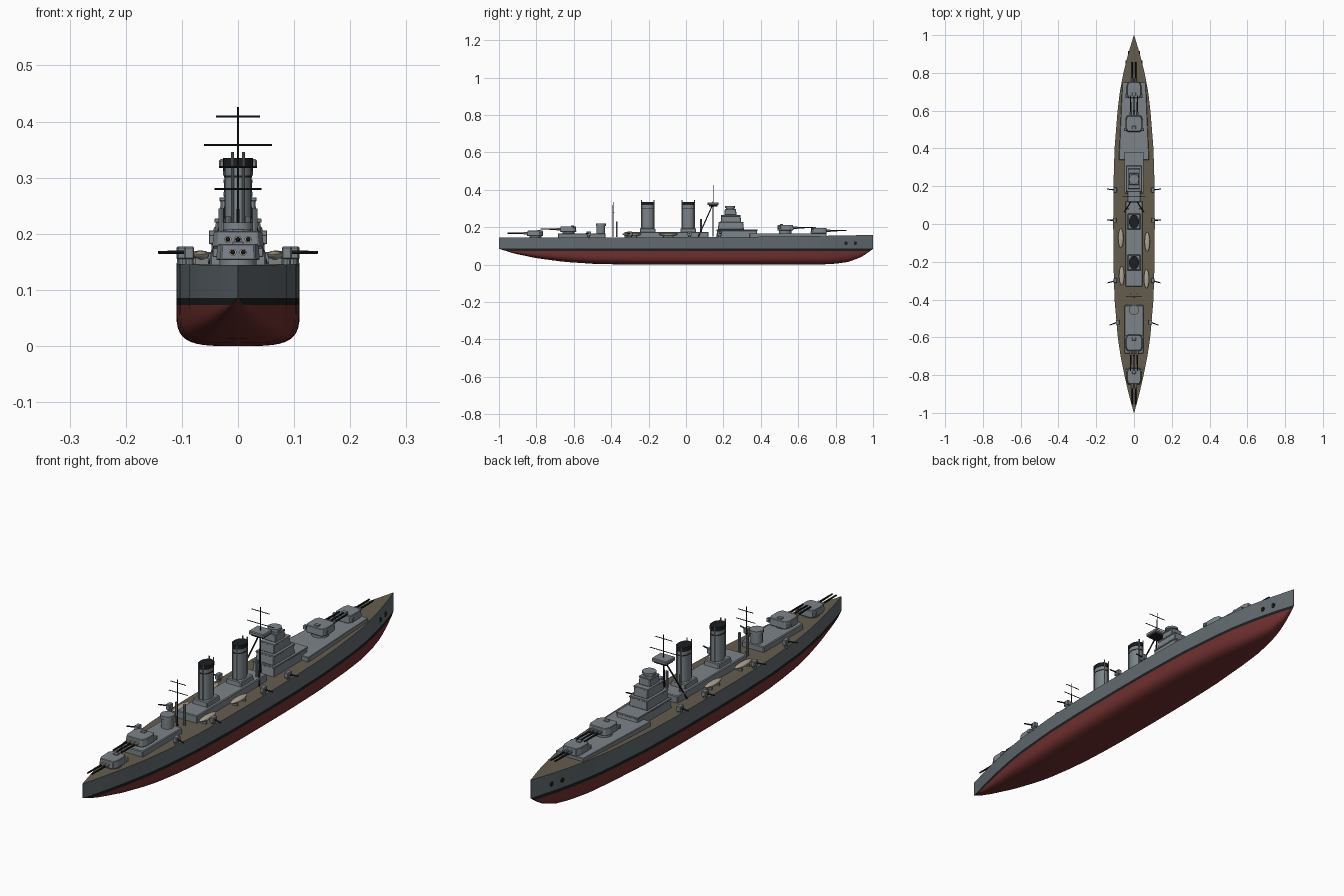
import bpy, bmesh, math
from mathutils import Vector

if "Cube" in bpy.data.objects:
    bpy.data.objects.remove(bpy.data.objects["Cube"])

def material(name, c):
    m = bpy.data.materials.new(name)
    m.diffuse_color = (*c, 1)
    m.use_nodes = True
    m.node_tree.nodes["Principled BSDF"].inputs["Base Color"].default_value = m.diffuse_color
    return m
HULL = material("hull_grey", (0.12, 0.145, 0.16))
GREY = material("upper_grey", (0.20, 0.23, 0.25))
BLACK = material("black", (0.012, 0.013, 0.014))
RED = material("red", (0.16, 0.03, 0.028))
DECK = material("deck_wood", (0.13, 0.11, 0.075))
BEIGE = material("boat_beige", (0.42, 0.37, 0.28))

def finish(name, bm, mats, smooth=False):
    bmesh.ops.recalc_face_normals(bm, faces=bm.faces)
    me = bpy.data.meshes.new(name)
    bm.to_mesh(me)
    bm.free()
    ob = bpy.data.objects.new(name, me)
    bpy.context.collection.objects.link(ob)
    for m in mats:
        me.materials.append(m)
    if smooth:
        bpy.ops.object.select_all(action='DESELECT')
        ob.select_set(True)
        bpy.context.view_layer.objects.active = ob
        bpy.ops.object.shade_smooth_by_angle(angle=math.radians(35))
    return ob

def prism(name, outline, z0, z1, mat=GREY, top=1.0, bevel=0.0):
    """Vertical prism over an (x, y) outline, optionally narrowed at the top."""
    bm = bmesh.new()
    n = len(outline)
    cx = sum(p[0] for p in outline) / n
    cy = sum(p[1] for p in outline) / n
    a = [bm.verts.new((x, y, z0)) for x, y in outline]
    b = [bm.verts.new((cx + (x-cx)*top, cy + (y-cy)*top, z1)) for x, y in outline]
    bm.faces.new(a)
    bm.faces.new(b)
    for i in range(n):
        bm.faces.new((a[i], a[(i+1) % n], b[(i+1) % n], b[i]))
    if bevel:
        bmesh.ops.bevel(bm, geom=bm.edges[:], offset=bevel, segments=1, affect='EDGES')
    return finish(name, bm, [mat])

def box(name, w, y0, y1, z0, z1, x=0, mat=GREY, top=1.0, bevel=0.003):
    return prism(name, [(x-w, y0), (x+w, y0), (x+w, y1), (x-w, y1)], z0, z1, mat, top, bevel)

def rod(name, p, q, r, mat=GREY, sides=10, r2=None, sy=1.0):
    """Cylinder or cone between two points; sy stretches it along y if vertical."""
    p, q = Vector(p), Vector(q)
    d = q - p
    bm = bmesh.new()
    bmesh.ops.create_cone(bm, cap_ends=True, segments=sides, radius1=r,
                          radius2=r if r2 is None else r2, depth=d.length)
    bmesh.ops.scale(bm, vec=(1, sy, 1), verts=bm.verts)
    rot = d.to_track_quat('Z', 'Y').to_matrix() if abs(d.normalized().z) < 0.999 else None
    if rot:
        bmesh.ops.rotate(bm, cent=(0, 0, 0), matrix=rot, verts=bm.verts)
    bmesh.ops.translate(bm, vec=(p+q)/2, verts=bm.verts)
    return finish(name, bm, [mat], sides > 8)

def lerp(table, y):
    for (a, u), (b, v) in zip(table, table[1:]):
        if y <= b:
            return u + (v-u)*(y-a)/(b-a)
    return table[-1][1]

# Hull: lofted sections with coloured bands and a wooden deck
WIDTH = [(-1, .001), (-.9, .028), (-.8, .051), (-.7, .071), (-.6, .086), (-.4, .103), (-.2, .109), (0, .11),
         (.2, .109), (.4, .103), (.6, .087), (.7, .075), (.8, .056), (.9, .031), (1, .001)]
KEEL = [(-1, .085), (-.92, .060), (-.8, .035), (-.65, .015), (-.5, .005), (-.3, 0), (.7, 0),
        (.8, .005), (.87, .015), (.94, .042), (1, .084)]
SHEER = [(-1, .144), (0, .147), (.5, .150), (1, .159)]

def section(y):
    w, k, d = lerp(WIDTH, y), lerp(KEEL, y), lerp(SHEER, y)
    wl = max(.073, k + .0005)
    n = 2.2 + 1.8*(1 - abs(y)**3)
    half = [(w, d), (w, max(.086, wl + .0005)), (w, wl)]
    for i in range(1, 11):
        a = i/10 * math.pi/2
        half.append((w*max(math.cos(a), 0)**(2/n), wl - (wl-k)*math.sin(a)**(2/n)))
    half[-1] = (0, k)
    return half + [(-x, z) for x, z in half[-2::-1]]

bm = bmesh.new()
rings = []
for i in range(61):
    y = -math.cos(i/60*math.pi)
    rings.append([bm.verts.new((x, y, z)) for x, z in section(y)])
for a, b in zip(rings, rings[1:]):
    n = len(a)
    for j in range(n):
        f = bm.faces.new((a[j], a[(j+1) % n], b[(j+1) % n], b[j]))
        band = min(j, n-2-j)
        f.material_index = 3 if j == n-1 else min(band, 2)
bm.faces.new(rings[0])
bm.faces.new(rings[-1])
finish("hull", bm, [HULL, BLACK, RED, DECK], True)

# Hawse openings at the bow
for s in (-1, 1):
    for y in (.855, .905):
        x = lerp(WIDTH, y)
        rod("hawse_opening", (s*(x-.006), y, .115), (s*(x+.002), y, .115), .010, BLACK, 12)

# Deckhouses
prism("forward_deckhouse", [(-.08, .34), (.08, .34), (.062, .75), (-.062, .75)], .14, .168, bevel=.002)
box("aft_deckhouse", .05, -.685, -.43, .14, .168)
box("middle_deckhouse", .046, -.33, .12, .14, .176)

# Bridge tower in stepped tiers
for w, y0, y1, z0, z1 in [(.05, .16, .385, .14, .187), (.042, .17, .31, .187, .226),
                          (.033, .185, .295, .226, .264), (.026, .205, .27, .264, .296)]:
    box("bridge_tier", w, y0, y1, z0, z1, top=.93)
    box("bridge_tier_roof", w, y0+.003, y1-.003, z1-.006, z1+.001, bevel=.001)
rod("bridge_director", (0, .236, .296), (0, .236, .306), .022, sides=12)
rod("bridge_director_cap", (0, .236, .304), (0, .236, .313), .027, sides=12)

# Funnels with base, dark cap and steam pipes
for y in (.012, -.205):
    box("funnel_base", .035, y-.043, y+.043, .17, .195, top=.93)
    rod("funnel", (0, y, .19), (0, y, .33), .024, GREY, 24, sy=1.35)
    rod("funnel_cap", (0, y, .319), (0, y, .335), .0265, BLACK, 24, sy=1.35)
    rod("funnel_band", (0, y, .300), (0, y, .304), .025, BLACK, 24, sy=1.35)
    for s in (-1, 1):
        for dy in (-.033, .033):
            rod("steam_pipe", (s*.010, y+dy, .19), (s*.010, y+dy, .346), .0025, GREY, 8)

# Tripod foremast with fighting top and yards
rod("foremast", (0, .145, .15), (0, .145, .426), .003, BLACK, 8, .0015)
box("fighting_top", .034, .115, .175, .318, .333, top=1.0)
box("fighting_top_floor", .027, .122, .168, .312, .318, mat=BLACK, bevel=.001)
for s in (-1, 1):
    rod("foremast_leg", (s*.003, .14, .315), (s*.05, .065, .147), .003, BLACK, 8)
    rod("derrick_post", (s*.03, .08, .147), (s*.03, .08, .245), .005, GREY, 8)
    rod("derrick_post_aft", (s*.018, -.37, .147), (s*.018, -.37, .232), .005, GREY, 8)
for z, w in ((.409, .039), (.358, .061)):
    rod("fore_yard", (-w, .145, z), (w, .145, z), .0017, BLACK, 6)

# Mainmast with yards
rod("mainmast", (0, -.39, .147), (0, -.39, .335), .003, BLACK, 8, .0015)
for z, w in ((.319, .034), (.280, .042)):
    rod("main_yard", (-w, -.385, z), (w, -.385, z), .0017, BLACK, 6)

# Aft control tower
rod("aft_control_tower", (0, -.455, .165), (0, -.455, .215), .023, GREY, 14)
rod("aft_control_cap", (0, -.455, .207), (0, -.455, .22), .027, GREY, 14)

def turret(y, z, d, guns, w):
    """Main turret facing d along y, bottom of gunhouse at z."""
    rod("barbette", (0, y, .14), (0, y, z+.002), .033, GREY, 16)
    front, back = y + d*.045, y - d*.042
    prism("turret", [(-w*.8, front), (w*.8, front), (w, front-d*.022),
                     (w, back+d*.018), (w*.75, back), (-w*.75, back),
                     (-w, back+d*.018), (-w, front-d*.022)], z, z+.029, top=.93, bevel=.002)
    for s in (-1, 1):
        box("rangefinder_hood", .006, back+d*.012-.007, back+d*.012+.007, z+.006, z+.022, x=s*w, bevel=.001)
    box("turret_hatch", .010, y-d*.02-.008, y-d*.02+.008, z+.027, z+.033, bevel=.001)
    gap = .018
    for i in range(guns):
        x = (i - (guns-1)/2)*gap
        rod("gun_sleeve", (x, front-d*.01, z+.014), (x, front+d*.02, z+.014), .0065, BEIGE if d < 0 else GREY, 10)
        rod("gun_barrel", (x, front, z+.014), (x, front+d*.105, z+.015), .0045, BLACK, 10, .0032)

turret(-.805, .153, -1, 2, .039)
turret(-.628, .176, -1, 3, .046)
turret(.53, .184, 1, 3, .046)
turret(.708, .168, 1, 2, .039)

# Secondary deck guns along both sides
for y, x, dy in ((.18, .1, .005), (.02, .101, 0), (-.3, .099, -.012), (-.52, .087, -.015)):
    for s in (-1, 1):
        rod("deck_gun_mount", (s*x, y, .14), (s*x, y, .158), .008, GREY, 10)
        box("deck_gun_shield", .009, y-.013, y+.013, .155, .177, x=s*x, bevel=.002)
        rod("deck_gun_barrel", (s*x, y, .167), (s*(x+.042), y+dy, .167), .0033, BLACK, 8, .0025)

# Ship's boats: pointed at both ends, resting on cradles
for x, y in ((-.07, -.075), (.07, -.095), (-.065, -.275), (.066, -.29)):
    bm = bmesh.new()
    bmesh.ops.create_uvsphere(bm, u_segments=16, v_segments=10, radius=1)
    for v in bm.verts:
        v.co = (x + v.co.x*.014, y + v.co.y*.051, .164 + (v.co.z*.012 if v.co.z < 0 else v.co.z*.006))
    finish("boat", bm, [BEIGE], True)
    for dy in (-.025, .025):
        box("boat_cradle", .012, y+dy-.003, y+dy+.003, .143, .157, x=x, bevel=0)
